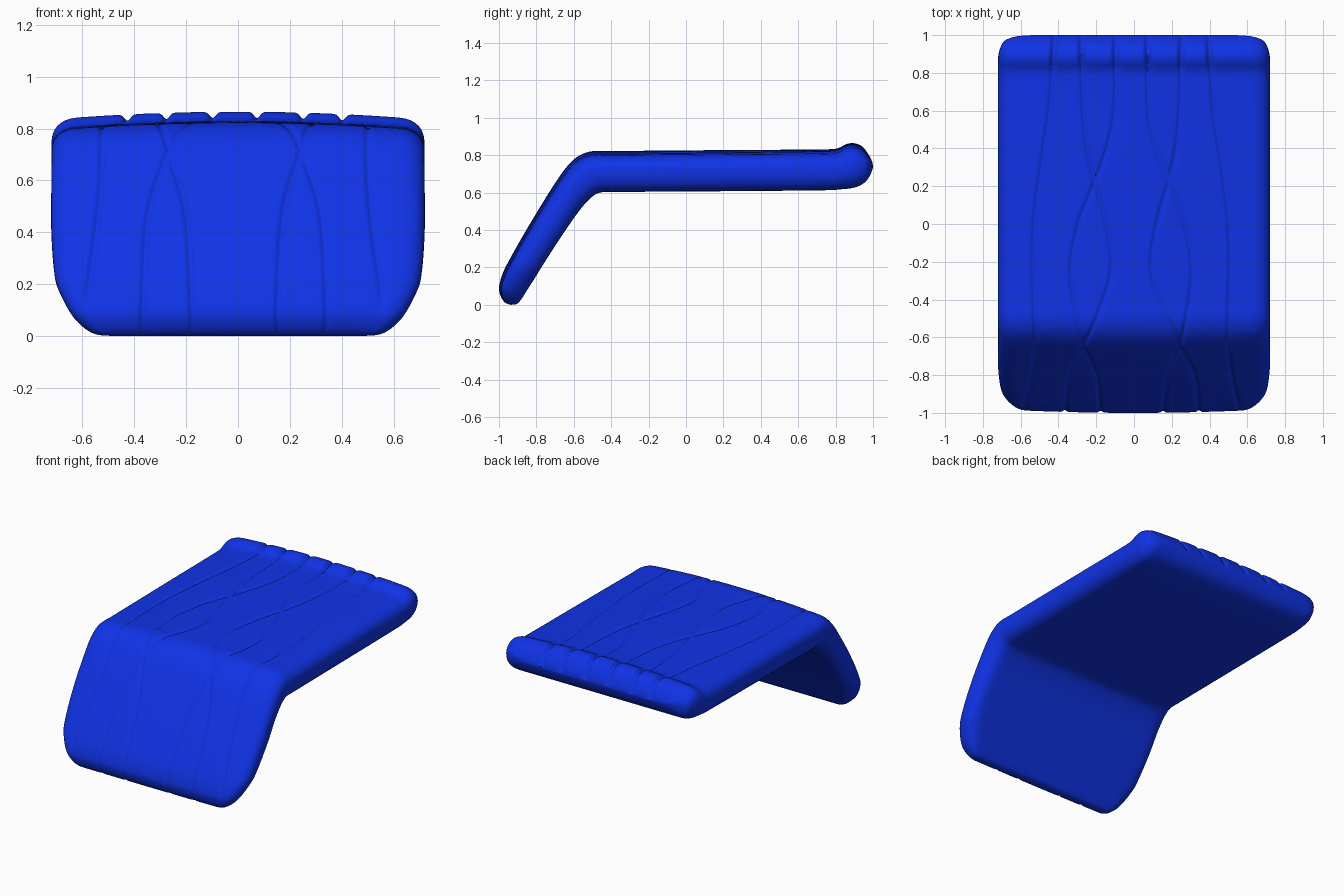
import bpy
import bmesh
import math
from mathutils import Vector

if "Cube" in bpy.data.objects:
    bpy.data.objects.remove(bpy.data.objects["Cube"], do_unlink=True)

# Side profile: upper y, upper z, lower y, lower z, half width (front tip to back roll)
PROFILE = [
    (-.945, .002, -.935, 0, .48),
    (-.968, .012, -.905, .004, .55),
    (-.99, .045, -.88, .03, .60),
    (-1, .09, -.855, .07, .64),
    (-.983, .16, -.81, .14, .68),
    (-.95, .23, -.77, .205, .705),
    (-.83, .44, -.67, .36, .72),
    (-.67, .695, -.565, .51, .72),
    (-.59, .785, -.505, .575, .72),
    (-.51, .82, -.46, .6, .72),
    (-.4, .822, -.38, .603, .72),
    (.3, .828, .3, .608, .72),
    (.78, .832, .78, .613, .72),
    (.82, .84, .82, .617, .72),
    (.855, .858, .86, .62, .72),
    (.893, .865, .9, .627, .718),
    (.94, .848, .94, .643, .705),
    (.975, .805, .972, .672, .68),
    (.995, .765, .992, .71, .62),
    (1, .742, 1, .734, .54),
]

# Seam paths on one half: y, then the x of two crossing seams and one outer seam
SEAMS = [
    (-1, .355, .165, .57),
    (-.8, .33, .19, .525),
    (-.65, .255, .255, .512),
    (-.45, .165, .30, .515),
    (-.23, .105, .32, .52),
    (0, .135, .28, .515),
    (.22, .195, .195, .49),
    (.4, .235, .13, .465),
    (.6, .255, .09, .435),
    (.95, .265, .085, .41),
]


def spline(rows, key):
    """Smooth interpolation of rows whose first column is the key."""
    key = min(max(key, rows[0][0]), rows[-1][0])
    i = 0
    while i < len(rows) - 2 and key > rows[i + 1][0]:
        i += 1
    a, b = rows[i], rows[i + 1]
    before, after = rows[max(i - 1, 0)], rows[min(i + 2, len(rows) - 1)]
    span = b[0] - a[0]
    t = (key - a[0]) / span
    result = []
    for c in range(1, len(a)):
        slope_a = (b[c] - before[c]) / (b[0] - before[0]) * span
        slope_b = (after[c] - a[c]) / (after[0] - a[0]) * span
        result.append(
            (2 * t**3 - 3 * t**2 + 1) * a[c] + (t**3 - 2 * t**2 + t) * slope_a
            + (3 * t**2 - 2 * t**3) * b[c] + (t**3 - t**2) * slope_b)
    return result


def smoothstep(low, high, value):
    t = min(max((value - low) / (high - low), 0), 1)
    return t * t * (3 - 2 * t)


def keyed_by_length(profile):
    rows, length, last = [], 0, None
    for row in profile:
        point = Vector(row[:2])
        if last is not None:
            length += (point - last).length
        rows.append((length,) + row)
        last = point
    return rows


def section(top_count=170, edge_count=14, bottom_count=24):
    """Closed cross-section as (flat position, edge cosine, height factor)."""
    points = []
    for i in range(top_count + 1):
        points.append((2 * i / top_count - 1, 0, 1))
    for side in (1, -1):
        for i in range(1, edge_count):
            angle = math.pi / 2 - math.pi * i / edge_count
            angle *= side
            height = math.copysign(abs(math.sin(angle)) ** .85, math.sin(angle))
            points.append((side, side * math.cos(angle) ** .85, height))
        if side == 1:
            for i in range(bottom_count + 1):
                points.append((1 - 2 * i / bottom_count, 0, -1))
    return points


def seam_depth(x, seams, y, z):
    """Depth of the stitched grooves, deeper over the back roll."""
    roll = smoothstep(.78, .86, y)
    width = .011 + .005 * roll
    strongest = 0
    for index, seam in enumerate(seams):
        fade = smoothstep(.08, .2, z) if index == 2 else 1
        for side in (-1, 1):
            distance = (x - side * seam + .012) / width
            strongest = max(strongest, fade * math.exp(-distance * distance))
    return strongest * (.011 + .013 * roll)


def build_cushion():
    rows = keyed_by_length(PROFILE)
    shape = section()
    bm = bmesh.new()
    rings = []
    keys = [rows[0][0]]
    for a, b in zip(rows, rows[1:]):
        steps = max(3, math.ceil((b[0] - a[0]) / .013))
        keys += [a[0] + (b[0] - a[0]) * (i + 1) / steps for i in range(steps)]
    for key in keys:
        uy, uz, ly, lz, half = spline(rows, key)
        upper, lower = Vector((0, uy, uz)), Vector((0, ly, lz))
        across = upper - lower
        thick = across.length
        across.normalize()
        seams = spline(SEAMS, uy)
        edge = min(.1, thick * .5)
        ring = []
        for flat, cosine, height in shape:
            x = flat * (half - edge) + cosine * edge
            level = (height + 1) / 2
            point = lower.lerp(upper, level)
            if height > 0:
                # Gentle crown across the width, plus the seams
                sink = .03 * (x / .72) ** 2 * min(thick / .22, 1)
                sink += min(seam_depth(x, seams, uy, uz), thick * .3)
                point -= across * sink * height
            point.x = x
            ring.append(bm.verts.new(point))
        rings.append(ring)
    count = len(shape)
    for first, second in zip(rings, rings[1:]):
        for i in range(count):
            j = (i + 1) % count
            bm.faces.new((first[i], first[j], second[j], second[i]))
    bm.faces.new(rings[0])
    bm.faces.new(rings[-1])
    bmesh.ops.recalc_face_normals(bm, faces=bm.faces[:])
    # Rest the front lip on the floor
    lowest = min(v.co.z for v in bm.verts)
    bmesh.ops.translate(bm, verts=bm.verts[:], vec=(0, 0, -lowest))
    mesh = bpy.data.meshes.new("padded_cushion")
    bm.to_mesh(mesh)
    bm.free()
    obj = bpy.data.objects.new("padded_cushion", mesh)
    bpy.context.collection.objects.link(obj)
    return obj


# Blue fabric
blue = bpy.data.materials.new("blue_fabric")
blue.use_nodes = True
colour = (.005, .033, .8, 1)
blue.diffuse_color = colour
blue.node_tree.nodes["Principled BSDF"].inputs["Base Color"].default_value = colour

# Bent cushion with back roll and seams
cushion = build_cushion()
cushion.data.materials.append(blue)
bpy.context.view_layer.objects.active = cushion
cushion.select_set(True)
bpy.ops.object.shade_smooth_by_angle(angle=math.radians(60))
